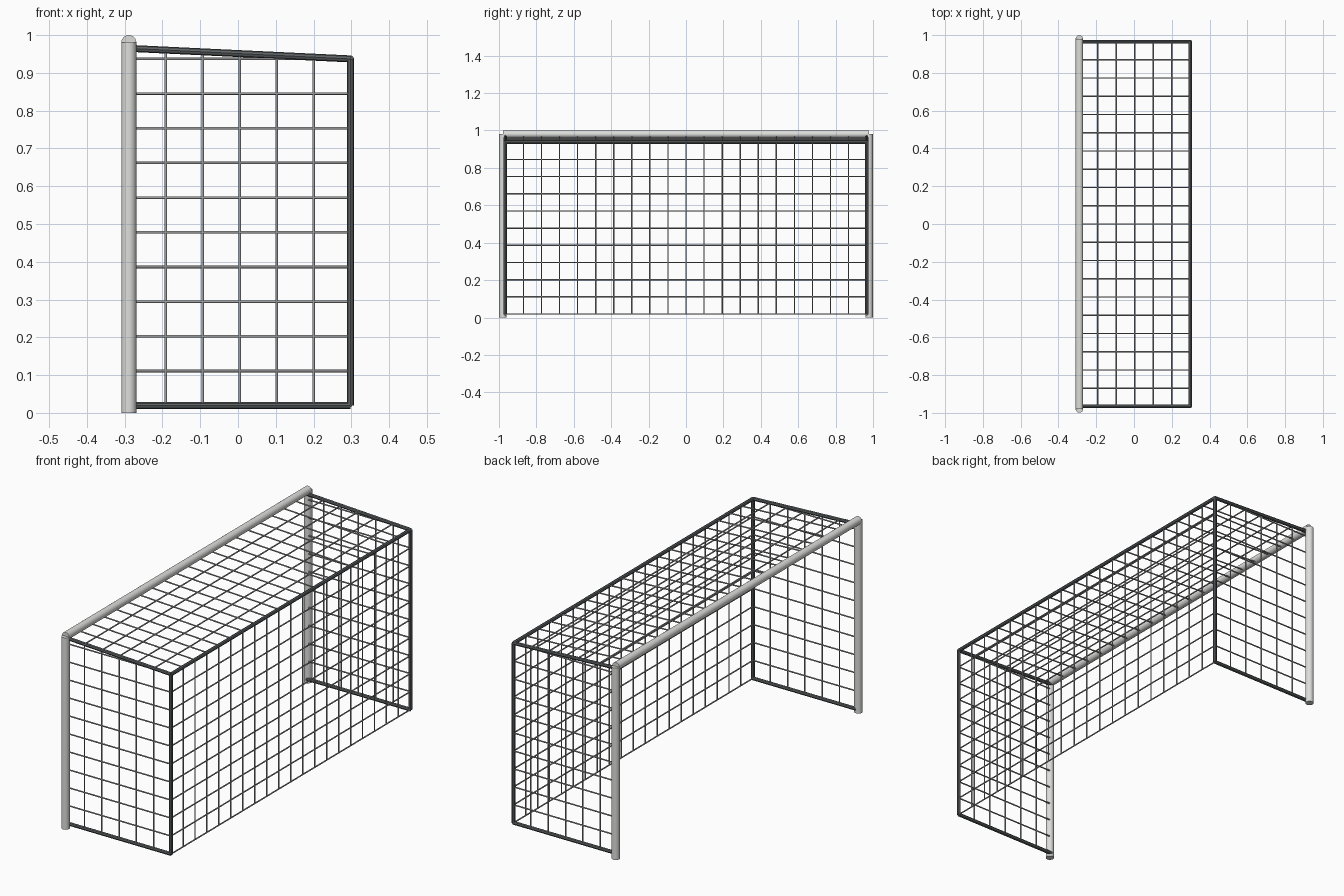
import bpy
import bmesh
from mathutils import Vector

cube = bpy.data.objects.get("Cube")
if cube:
    bpy.data.objects.remove(cube, do_unlink=True)


def material(name, color):
    m = bpy.data.materials.new(name)
    m.use_nodes = True
    m.diffuse_color = color
    m.node_tree.nodes["Principled BSDF"].inputs["Base Color"].default_value = color
    return m


white = material("white paint", (0.73, 0.73, 0.72, 1))
dark_grey = material("dark grey metal", (0.11, 0.122, 0.127, 1))
net_grey = material("net grey", (0.36, 0.36, 0.36, 1))


def tubes(name, segments, radius, sides, mat):
    """One object made of straight capped tubes between point pairs."""
    bm = bmesh.new()
    for a, b in segments:
        a, b = Vector(a), Vector(b)
        axis = b - a
        made = bmesh.ops.create_cone(bm, cap_ends=True, segments=sides, radius1=radius,
                                     radius2=radius, depth=axis.length)
        turn = axis.to_track_quat('Z', 'Y').to_matrix().to_4x4()
        turn.translation = (a + b) / 2
        bmesh.ops.transform(bm, matrix=turn, verts=made["verts"])
    mesh = bpy.data.meshes.new(name)
    bm.to_mesh(mesh)
    bm.free()
    mesh.materials.append(mat)
    obj = bpy.data.objects.new(name, mesh)
    bpy.context.collection.objects.link(obj)
    bpy.ops.object.select_all(action='DESELECT')
    obj.select_set(True)
    bpy.context.view_layer.objects.active = obj
    bpy.ops.object.shade_smooth_by_angle(angle=0.6)


# Main dimensions
XF, XB = -0.289, 0.298          # goal mouth and rear plane
Y = 0.966                       # side frames
Z0, ZF, ZB = 0.019, 0.965, 0.937  # bottom rail, top rail front and rear
COLS, ROWS, DEPTH = 20, 10, 6   # net cells


def roof(x):
    return ZF + (ZB - ZF) * (x - XF) / (XB - XF)


def steps(a, b, n):
    return [a + (b - a) * i / n for i in range(n + 1)]


# Goal mouth
for name, y in (("rear_side_post", 0.979), ("front_side_post", -0.979)):
    tubes(name, [((XF, y, 0), (XF, y, 0.98))], 0.02, 24, white)
tubes("crossbar", [((XF, -0.979, 0.98), (XF, 0.979, 0.98))], 0.02, 24, white)

# Supporting frame, eight-sided bars
for name, y in (("rear_side_frame", Y), ("front_side_frame", -Y)):
    tubes(name, [((XF, y, Z0), (XB, y, Z0)),
                 ((XB, y, Z0), (XB, y, ZB)),
                 ((XF, y, ZF), (XB, y, ZB))], 0.0092, 8, dark_grey)
tubes("rear_top_rail", [((XB, -Y, ZB), (XB, Y, ZB))], 0.0092, 8, dark_grey)

# Net panels
xs, ys, zs = steps(XF, XB, DEPTH), steps(-Y, Y, COLS), steps(Z0, ZB, ROWS)
R, N = 0.0034, 12
tubes("back_net", [((XB, y, Z0), (XB, y, ZB)) for y in ys]
      + [((XB, -Y, z), (XB, Y, z)) for z in zs], R, N, net_grey)
tubes("top_net", [((XF, y, ZF), (XB, y, ZB)) for y in ys]
      + [((x, -Y, roof(x)), (x, Y, roof(x))) for x in xs], R, N, net_grey)
for name, y in (("rear_side_net", Y), ("front_side_net", -Y)):
    tubes(name, [((x, y, Z0), (x, y, roof(x))) for x in xs]
          + [((XF, y, z), (XB, y, z)) for z in zs], R, N, net_grey)
